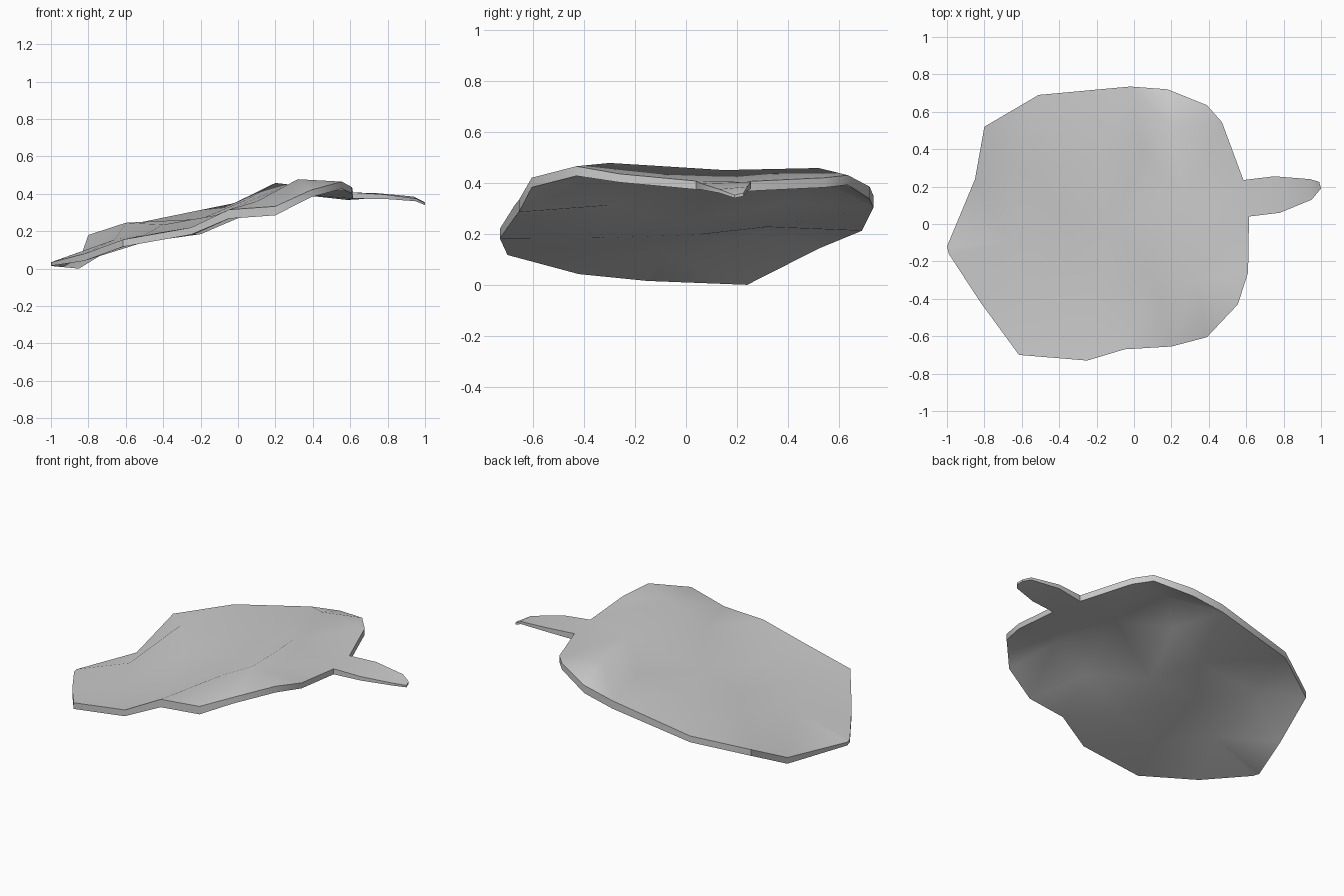
import bpy, bmesh
from mathutils import Vector
from mathutils.geometry import delaunay_2d_cdt

if "Cube" in bpy.data.objects:
    bpy.data.objects.remove(bpy.data.objects["Cube"])

# Blade and stem outline, anticlockwise, with height of the upper surface
outline = [
    (-1, -.12, .034), (-.99, -.16, .036), (-.82, -.42, .08), (-.615, -.70, .155),
    (-.25, -.73, .22), (-.05, -.67, .315), (.2, -.655, .333), (.39, -.605, .42),
    (.555, -.43, .465), (.61, -.26, .435), (.615, .04, .407),
    (.78, .06, .397), (.95, .13, .375), (1, .19, .352), (.99, .225, .36),
    (.94, .24, .385), (.75, .255, .403), (.585, .235, .405),
    (.47, .545, .42), (.39, .635, .43), (.18, .72, .385), (-.02, .735, .35),
    (-.51, .69, .25), (-.80, .52, .18), (-.85, .24, .038)]

# Raised plateau on the left, a shallow valley, then a ridge near the stem
folds = [
    (-.66, -.1, .155), (-.6, .3, .245), (-.5, -.4, .18),
    (-.4, .05, .235), (-.2, -.34, .222), (-.2, .32, .265), (-.12, 0, .285),
    (.05, .4, .37), (.2, .52, .458), (.32, -.3, .478), (.27, .15, .45),
    (.1, -.3, .36)]


def thickness(x):
    if x < -.95:
        return .02
    if -.1 < x < .3:
        return .048
    return .038 if x < .6 else .034 - .022 * (x - .6) / .4


points = outline + folds
n = len(outline)
coords, _, faces, source, _, _ = delaunay_2d_cdt(
    [Vector(p[:2]) for p in points], [], [list(range(n))], 1, 1e-5)

# Upper sheet, then the underside and rim
bm = bmesh.new()
verts = [bm.verts.new((c.x, c.y, points[s[0]][2])) for c, s in zip(coords, source)]
for f in faces:
    bm.faces.new([verts[i] for i in f])
bm.normal_update()
ext = bmesh.ops.extrude_face_region(bm, geom=bm.faces[:], use_keep_orig=True)
for v in ext["geom"]:
    if isinstance(v, bmesh.types.BMVert):
        v.co.z -= thickness(v.co.x)
bmesh.ops.recalc_face_normals(bm, faces=bm.faces[:])

mesh = bpy.data.meshes.new("leaf")
bm.to_mesh(mesh)
bm.free()
leaf = bpy.data.objects.new("leaf", mesh)
bpy.context.collection.objects.link(leaf)
bpy.context.view_layer.objects.active = leaf
leaf.select_set(True)
bpy.ops.object.shade_smooth_by_angle(angle=.7)
